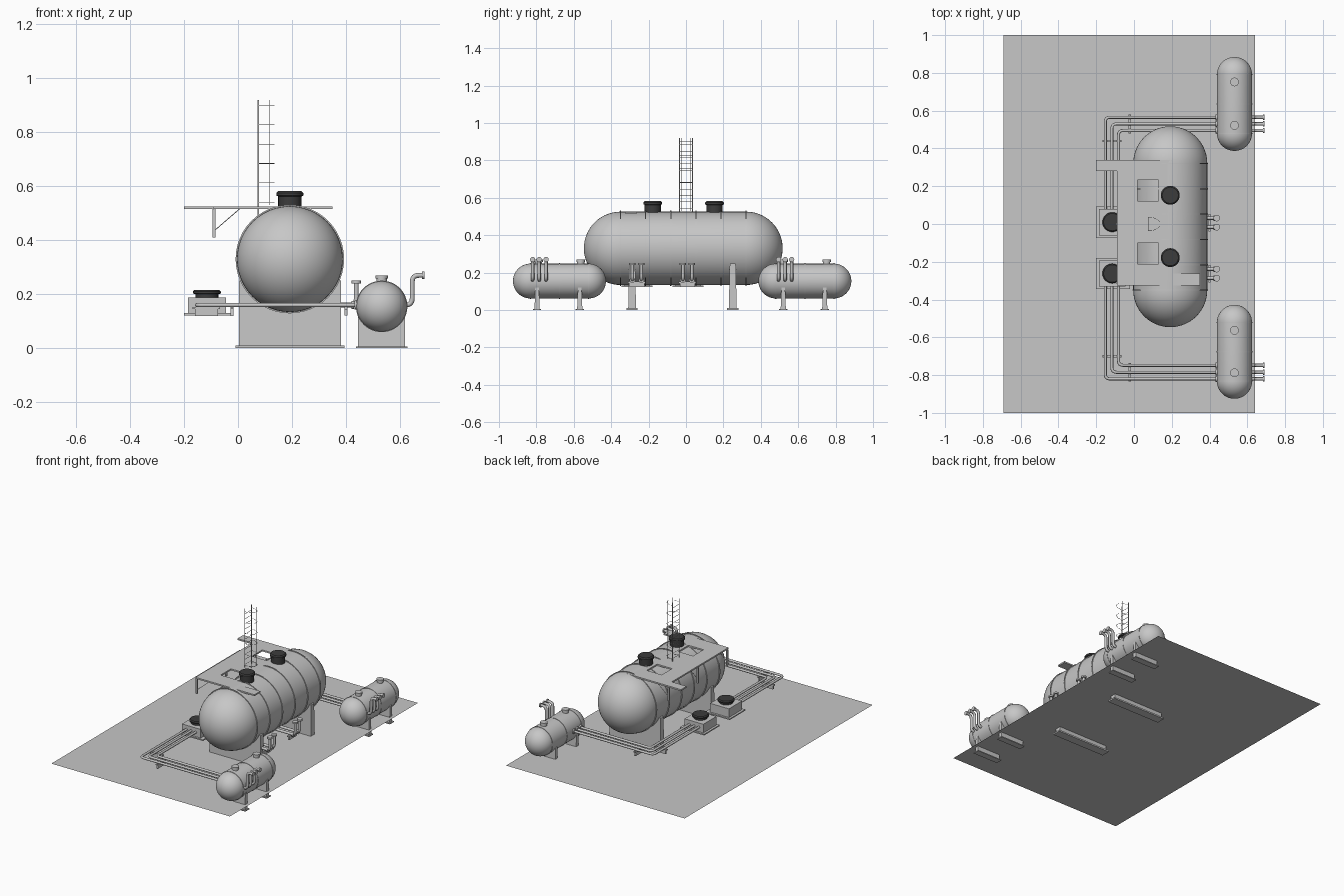
import bpy, bmesh, math
from mathutils import Vector, Matrix

cube = bpy.data.objects.get("Cube")
if cube:
    bpy.data.objects.remove(cube, do_unlink=True)


def material(name, v):
    m = bpy.data.materials.new(name)
    m.use_nodes = True
    m.diffuse_color = (v, v, v, 1)
    m.node_tree.nodes["Principled BSDF"].inputs["Base Color"].default_value = (v, v, v, 1)
    return m


GREY = material("painted grey", 0.57)
DARK = material("dark cover", 0.045)


def add(name, bm, mat=GREY, smooth=False):
    bmesh.ops.recalc_face_normals(bm, faces=bm.faces)
    me = bpy.data.meshes.new(name)
    bm.to_mesh(me)
    bm.free()
    me.materials.append(mat)
    ob = bpy.data.objects.new(name, me)
    bpy.context.collection.objects.link(ob)
    if smooth:
        bpy.ops.object.select_all(action='DESELECT')
        ob.select_set(True)
        bpy.context.view_layer.objects.active = ob
        bpy.ops.object.shade_smooth_by_angle(angle=math.radians(35))
    return ob


def box(bm, x0, x1, y0, y1, z0, z1, taper=1.0):
    vs = bmesh.ops.create_cube(bm, size=1)["verts"]
    for v in vs:
        k = taper if v.co.z > 0 else 1
        v.co = ((x0 + x1) / 2 + v.co.x * (x1 - x0), (y0 + y1) / 2 + v.co.y * (y1 - y0) * k,
                z0 if v.co.z < 0 else z1)


def lathe(name, profile, centre, axis='Z', mat=GREY, steps=48):
    """Spin (radius, height) points about an axis through centre."""
    bm = bmesh.new()
    vs = [bm.verts.new((r, 0, h)) for r, h in profile]
    es = [bm.edges.new(p) for p in zip(vs, vs[1:])]
    bmesh.ops.spin(bm, geom=vs + es, cent=(0, 0, 0), axis=(0, 0, 1), angle=2 * math.pi, steps=steps)
    bmesh.ops.remove_doubles(bm, verts=bm.verts, dist=1e-5)
    turn = {'X': Matrix.Rotation(math.pi / 2, 4, 'Y'), 'Y': Matrix.Rotation(-math.pi / 2, 4, 'X'),
            'Z': Matrix()}[axis]
    bm.transform(Matrix.Translation(centre) @ turn)
    return add(name, bm, mat, True)


def disc(name, r, h, centre, axis='Z', steps=20):
    return lathe(name, [(0, 0), (r, 0), (r, h), (0, h)], centre, axis, GREY, steps)


def pipe(name, pts, r=0.008, bend=0.025):
    """Round pipe through the points with rounded elbows."""
    pts = [Vector(p) for p in pts]
    path = [pts[0]]
    for a, b, c in zip(pts, pts[1:], pts[2:]):
        p, q = b + (a - b).normalized() * bend, b + (c - b).normalized() * bend
        for i in range(7):
            t = i / 6
            path.append(p * (1 - t) ** 2 + b * 2 * t * (1 - t) + q * t * t)
    path.append(pts[-1])
    cu = bpy.data.curves.new(name, 'CURVE')
    cu.dimensions = '3D'
    cu.bevel_depth = r
    cu.bevel_resolution = 2
    cu.use_fill_caps = True
    sp = cu.splines.new('POLY')
    sp.points.add(len(path) - 1)
    for s, p in zip(sp.points, path):
        s.co = (*p, 1)
    sp.use_smooth = True
    cu.materials.append(GREY)
    ob = bpy.data.objects.new(name, cu)
    bpy.context.collection.objects.link(ob)


def vessel(name, x, z, r, y0, y1, bands):
    """Horizontal tank with round ends and raised bands."""
    a, b, n = y0 + r, y1 - r, 14
    prof = [(r * math.sin(i * math.pi / 2 / n), a - r * math.cos(i * math.pi / 2 / n)) for i in range(n + 1)]
    prof += [(r * math.cos(i * math.pi / 2 / n), b + r * math.sin(i * math.pi / 2 / n)) for i in range(n + 1)]
    lathe(name, prof, (x, 0, z), 'Y')
    for i in range(bands):
        disc(name + "_band", r * 1.025, 0.006, (x, a + (b - a) * i / (bands - 1) - 0.003, z), 'Y', 48)


# Ground sheet, a single face that the saddles pass through
bm = bmesh.new()
bm.faces.new([bm.verts.new((x, y, 0.041)) for x, y in ((-0.69, -1), (0.64, -1), (0.64, 1), (-0.69, 1))])
add("ground_sheet", bm)

# Main tank and its saddles
vessel("main_tank", 0.192, 0.33, 0.196, -0.546, 0.517, 6)
for y in (-0.288, 0.25):
    bm = bmesh.new()
    box(bm, 0.003, 0.381, y - 0.021, y + 0.021, 0.005, 0.25, 0.75)
    box(bm, -0.01, 0.395, y - 0.03, y + 0.03, 0, 0.01)
    add("main_saddle", bm)

# Dark manways on the tank crown
for y in (-0.178, 0.152):
    lathe("manway", [(0, 0.5), (0.043, 0.5), (0.043, 0.562), (0.05, 0.565), (0.05, 0.575),
                     (0.043, 0.582), (0, 0.582)], (0.192, y, 0), 'Z', DARK, 28)

# Small tanks with saddles, nozzles, outlet bends and pipe runs
for y0, y1, feet, tops, runs, end in (
        (-0.925, -0.428, (-0.796, -0.568), (-0.788, -0.563), (-0.82, -0.785, -0.748), -0.33),
        (0.387, 0.884, (0.52, 0.742), (0.522, 0.752), (0.565, 0.53, 0.495), 0.08)):
    vessel("small_tank", 0.532, 0.155, 0.093, y0, y1, 3)
    for y in feet:
        bm = bmesh.new()
        box(bm, 0.445, 0.619, y - 0.014, y + 0.014, 0.003, 0.12, 0.7)
        box(bm, 0.437, 0.627, y - 0.022, y + 0.022, 0, 0.006)
        add("small_saddle", bm)
    for y in tops:
        lathe("small_nozzle", [(0.019, 0.23), (0.019, 0.258), (0.023, 0.258), (0.023, 0.27), (0, 0.27)],
              (0.532, y, 0), 'Z', GREY, 20)
    for i, y in enumerate(runs):
        x = -0.152 + i * 0.035
        pipe("pipe_run", [(0.46, y, 0.16), (x, y, 0.16), (x, end, 0.16)])
        disc("run_flange", 0.016, 0.01, (0.432, y, 0.16), 'X')
        pipe("outlet_bend", [(0.6, y, 0.16), (0.645, y, 0.16), (0.645, y, 0.27), (0.685, y, 0.27)], 0.009)
        disc("outlet_flange", 0.014, 0.008, (0.682, y, 0.27), 'X')
    # Hanger brackets below the runs
    bm = bmesh.new()
    mid = runs[1]
    box(bm, -0.028, -0.016, mid - 0.05, mid + 0.05, 0.145, 0.153)
    box(bm, -0.027, -0.017, mid - 0.045, mid + 0.045, 0.12, 0.145, 0.9)
    yb = mid + (0.085 if mid < 0 else -0.09)
    box(bm, -0.168, -0.066, yb - 0.006, yb + 0.006, 0.145, 0.153)
    box(bm, -0.16, -0.074, yb - 0.005, yb + 0.005, 0.12, 0.145)
    add("run_bracket", bm)

# Covered sumps beside the tank
for y in (0.01, -0.262):
    bm = bmesh.new()
    box(bm, -0.2, -0.02, y - 0.083, y + 0.083, 0.122, 0.13)
    box(bm, -0.185, -0.045, y - 0.07, y + 0.07, 0.13, 0.188)
    add("sump_box", bm)
    lathe("sump_cover", [(0, 0.185), (0.042, 0.185), (0.042, 0.2), (0.052, 0.203), (0.052, 0.21),
                         (0.046, 0.216), (0, 0.216)], (-0.115, y, 0), 'Z', DARK, 28)

# Risers on the tank side, each pair on a bracket
for y in (-0.263, 0.007):
    for s in (-0.024, 0.024):
        pipe("riser", [(0.25, y + s, 0.16), (0.438, y + s, 0.16), (0.438, y + s, 0.245)], 0.009)
        disc("riser_flange", 0.017, 0.011, (0.438, y + s, 0.24))
        disc("riser_joint", 0.015, 0.01, (0.42, y + s, 0.16), 'X')
    bm = bmesh.new()
    box(bm, 0.394, 0.406, y - 0.046, y + 0.046, 0.143, 0.152)
    box(bm, 0.395, 0.405, y - 0.04, y + 0.04, 0.122, 0.143)
    add("riser_bracket", bm)

# Platform deck: strips leave the two hatches free
bm = bmesh.new()
strips = [(-0.09, 0.018, -0.325, 0.34), (0.13, 0.2, -0.325, 0.34),
          (0.018, 0.13, -0.325, -0.211), (0.018, 0.13, -0.101, 0.122), (0.018, 0.13, 0.232, 0.34),
          (-0.2, -0.09, 0.28, 0.34), (0.2, 0.35, -0.325, -0.262)]
for x0, x1, y0, y1 in strips:
    box(bm, x0, x1, y0, y1, 0.515, 0.525)
add("platform_deck", bm)

# Platform brackets
for y in (-0.31, 0.0, 0.31):
    bm = bmesh.new()
    box(bm, -0.094, -0.084, y - 0.006, y + 0.006, 0.41, 0.516)
    add("platform_post", bm)
    pipe("platform_brace", [(-0.088, y, 0.435), (0.005, y, 0.515)], 0.0015)

# Caged ladder
for s in (-1, 1):
    bm = bmesh.new()
    box(bm, 0.073, 0.077, s * 0.035 - 0.002, s * 0.035 + 0.002, 0.49, 0.92)
    add("ladder_rail", bm)
    pipe("cage_bar", [(0.117, s * 0.026, 0.53), (0.117, s * 0.026, 0.92)], 0.001)
for i in range(12):
    z = 0.51 + i * 0.034
    pipe("ladder_rung", [(0.075, -0.035, z), (0.075, 0.035, z)], 0.0012)
for i in range(6):
    z = 0.54 + i * 0.072
    hoop = [(0.1, 0.035, z), (0.135, 0.016, z), (0.135, -0.016, z), (0.1, -0.035, z)]
    pipe("cage_hoop", [(0.075, 0.035, z)] + hoop + [(0.075, -0.035, z)], 0.001, 0.008)
